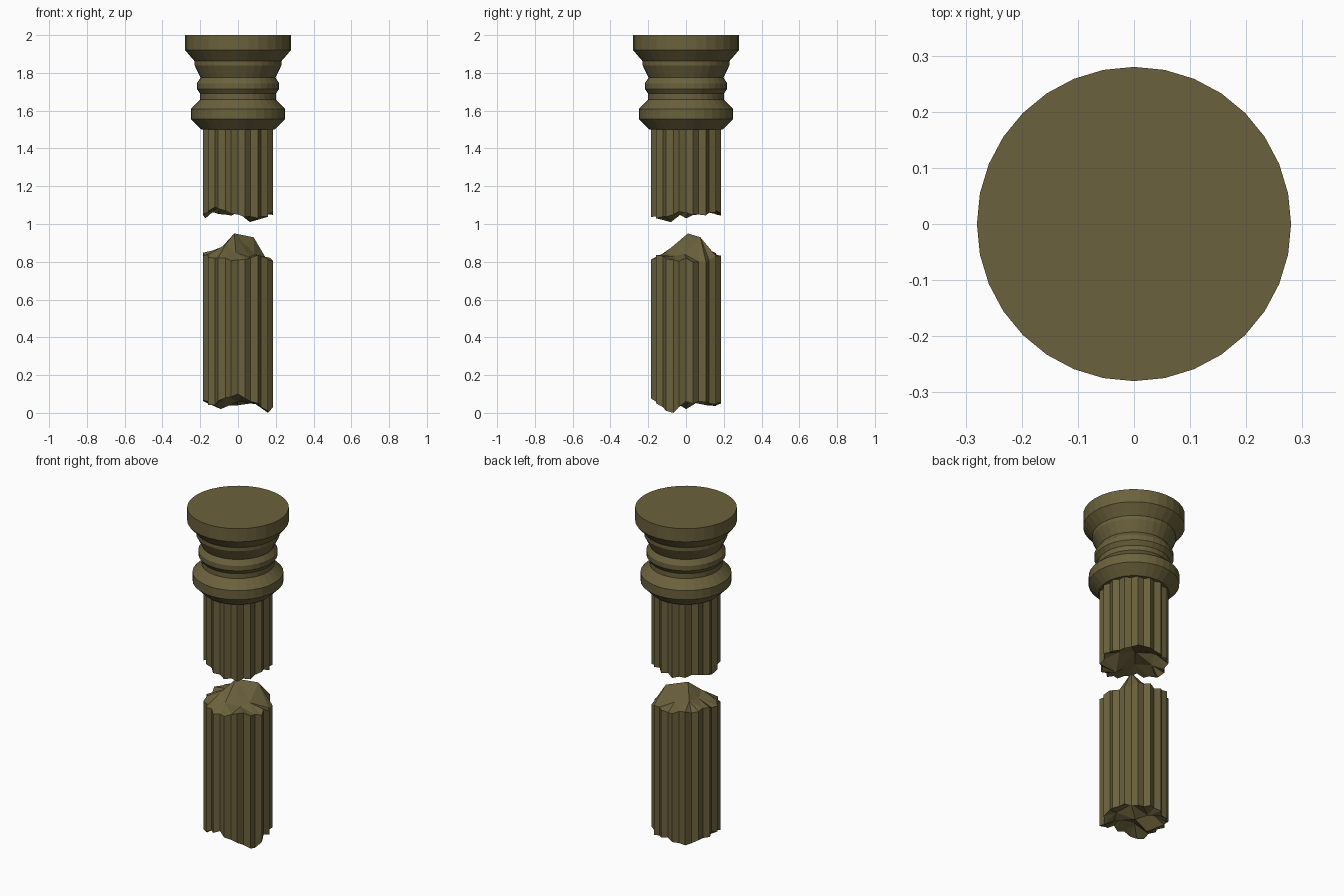
import bpy, bmesh, math, random

if "Cube" in bpy.data.objects:
    bpy.data.objects.remove(bpy.data.objects["Cube"])

random.seed(4)
SIDES = 32
STONE = bpy.data.materials.new("weathered_stone")
STONE.diffuse_color = (0.145, 0.12, 0.045, 1)
STONE.use_nodes = True
STONE.node_tree.nodes["Principled BSDF"].inputs["Base Color"].default_value = STONE.diffuse_color


def finish(bm, name):
    bmesh.ops.recalc_face_normals(bm, faces=bm.faces[:])
    mesh = bpy.data.meshes.new(name)
    bm.to_mesh(mesh)
    bm.free()
    mesh.materials.append(STONE)
    obj = bpy.data.objects.new(name, mesh)
    bpy.context.collection.objects.link(obj)
    return obj


def polar(r, a, z):
    return (r * math.cos(a), r * math.sin(a), z)


def skin(bm, a, b):
    n = len(a)
    for i in range(n):
        j = (i + 1) % n
        bm.faces.new((a[i], a[j], b[j], b[i]))


def lathe(name, profile):
    bm = bmesh.new()
    rings = [[bm.verts.new(polar(r, math.tau * i / SIDES, z)) for i in range(SIDES)]
             for r, z in profile]
    for a, b in zip(rings, rings[1:]):
        skin(bm, a, b)
    bm.faces.new(rings[0])
    bm.faces.new(rings[-1])
    return finish(bm, name)


def fluted_ring(bm, heights, jitter):
    # 16 given heights lie in the flute valleys; ridges between are interpolated
    ring = []
    for i in range(SIDES):
        k = i // 2
        z = heights[k]
        if i % 2:
            z = (z + heights[(k + 1) % 16]) / 2 + random.uniform(-jitter, jitter)
        r = 0.19 if i % 2 else 0.172
        ring.append(bm.verts.new(polar(r, math.tau * i / SIDES, max(z, 0))))
    return ring


def broken_cap(bm, rim, inner, centre):
    # coarse irregular facets: rim -> eight chips -> centre
    chips = [bm.verts.new(polar(random.uniform(0.085, 0.12),
                                math.tau * j / 8 + random.uniform(-0.15, 0.15), z))
             for j, z in enumerate(inner)]
    mid = bm.verts.new(centre)
    for j in range(8):
        nxt = chips[(j + 1) % 8]
        for k in range(4 * j - 2, 4 * j + 2):
            bm.faces.new((chips[j], rim[k % SIDES], rim[(k + 1) % SIDES]))
        bm.faces.new((chips[j], rim[(4 * j + 2) % SIDES], nxt))
        bm.faces.new((chips[j], nxt, mid))


def shaft(name, bottom, top):
    bm = bmesh.new()
    rings = []
    for end in (bottom, top):
        rim, inner, centre = end
        ring = fluted_ring(bm, rim, 0.012 if inner else 0)
        rings.append(ring)
        if inner:
            broken_cap(bm, ring, inner, centre)
        else:
            bm.faces.new(ring)
    skin(bm, *rings)
    return finish(bm, name)


# Moulded capital
lathe("capital", [(0.195, 1.50), (0.25, 1.555), (0.25, 1.61), (0.20, 1.66),
                  (0.20, 1.69), (0.218, 1.715), (0.218, 1.745), (0.198, 1.775),
                  (0.23, 1.84), (0.23, 1.862), (0.28, 1.92), (0.28, 2.0)])

# Upper shaft, snapped off with a hollow underside
shaft("upper_shaft",
      ([1.06, 1.05, 1.06, 1.07, 1.06, 1.05, 1.06, 1.05,
        1.03, 1.06, 1.09, 1.07, 1.05, 1.04, 1.04, 1.05],
       [1.08, 1.11, 1.09, 1.12, 1.08, 1.11, 1.07, 1.01], (0, 0.01, 1.12)),
      ([1.505] * 16, None, None))

# Lower shaft, broken at both ends
shaft("lower_shaft",
      ([0.06, 0.06, 0.05, 0.05, 0.06, 0.04, 0.04, 0.06,
        0.08, 0.06, 0.04, 0.08, 0.10, 0.06, 0.03, 0.0],
       [0.07, 0.11, 0.04, 0.10, 0.02, 0.09, 0.11, 0.05], (0.0, 0.01, 0.06)),
      ([0.82, 0.80, 0.81, 0.83, 0.82, 0.84, 0.83, 0.85,
        0.83, 0.84, 0.82, 0.82, 0.81, 0.82, 0.83, 0.81],
       [0.84, 0.93, 0.85, 0.88, 0.87, 0.89, 0.85, 0.83], (-0.02, 0.01, 0.95)))
